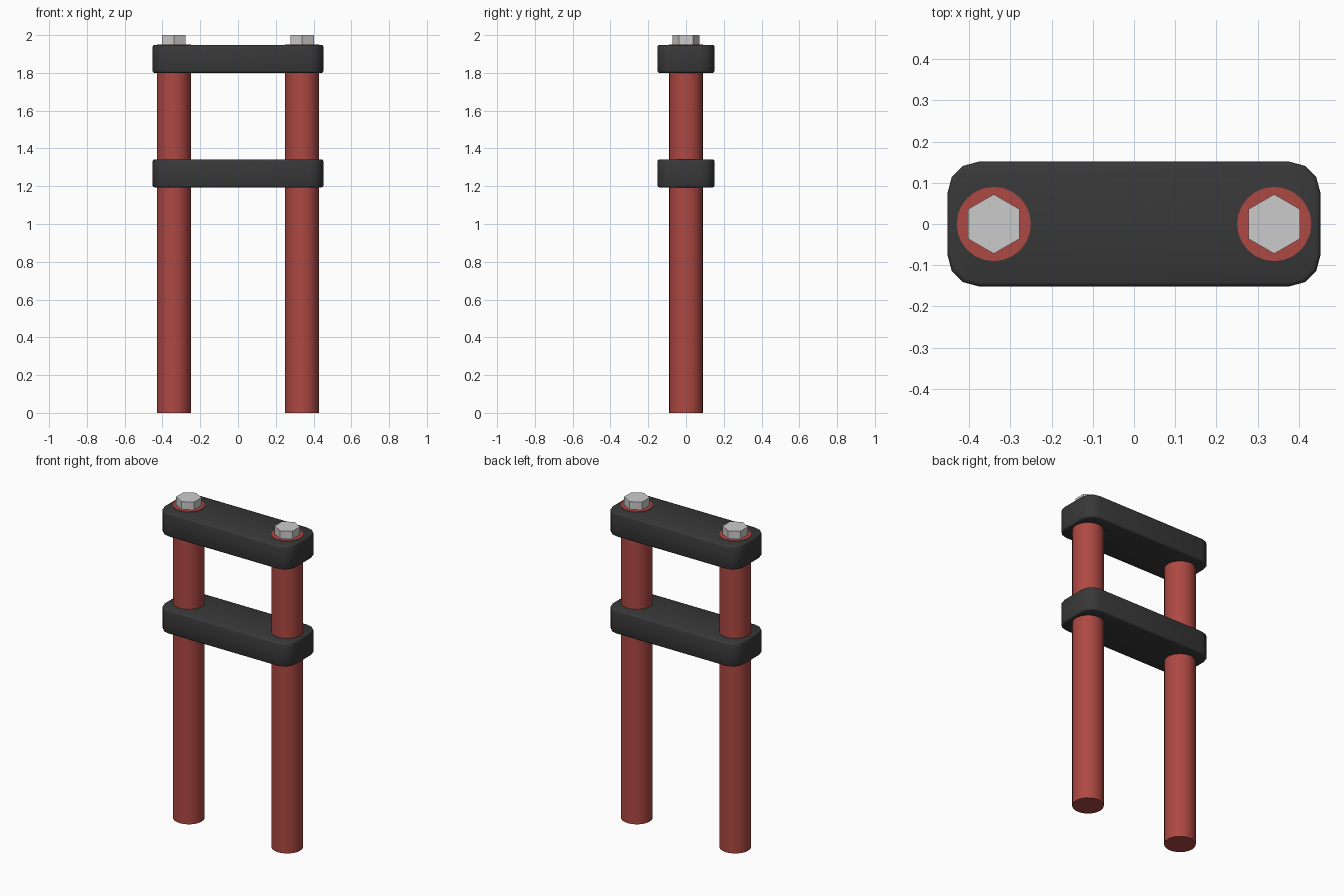
import bpy, bmesh, math

if "Cube" in bpy.data.objects:
    bpy.data.objects.remove(bpy.data.objects["Cube"])


def material(name, rgb):
    m = bpy.data.materials.new(name)
    m.diffuse_color = (*rgb, 1)
    m.use_nodes = True
    m.node_tree.nodes["Principled BSDF"].inputs["Base Color"].default_value = m.diffuse_color
    return m


RED = material("red_anodised", (0.42, 0.065, 0.055))
BLACK = material("black_clamp", (0.04, 0.04, 0.042))


def finish(ob, name, mat=None, smooth=None):
    ob.name = ob.data.name = name
    if mat:
        ob.data.materials.append(mat)
    if smooth:
        bpy.ops.object.shade_smooth_by_angle(angle=math.radians(smooth))
    return ob


def cylinder(name, x, z0, z1, radius, sides, mat=None, smooth=None):
    bpy.ops.mesh.primitive_cylinder_add(vertices=sides, radius=radius, depth=z1 - z0,
                                        location=(x, 0, (z0 + z1) / 2))
    return finish(bpy.context.object, name, mat, smooth)


def clamp(name, z0, z1):
    # Rounded plate: wide vertical corners, then a narrow softened rim
    bpy.ops.mesh.primitive_cube_add(size=1, location=(0, 0, (z0 + z1) / 2))
    ob = bpy.context.object
    bm = bmesh.new()
    bmesh.ops.create_cube(bm, size=1)
    bmesh.ops.scale(bm, vec=(0.904, 0.302, z1 - z0), verts=bm.verts)
    corners = [e for e in bm.edges if abs(e.verts[0].co.z - e.verts[1].co.z) > 0.01]
    bmesh.ops.bevel(bm, geom=corners, offset=0.075, offset_type='OFFSET',
                    segments=3, profile=0.5, affect='EDGES')
    rims = [e for e in bm.edges if abs(e.verts[0].co.z - e.verts[1].co.z) < 1e-5
            and any(abs(f.normal.z) < 0.5 for f in e.link_faces)]
    bmesh.ops.bevel(bm, geom=rims, offset=0.01, offset_type='OFFSET',
                    segments=2, profile=0.5, affect='EDGES')
    bm.to_mesh(ob.data)
    bm.free()
    return finish(ob, name, BLACK, 50)


# Two horizontal clamps joining the tubes
clamp("lower_clamp", 1.194, 1.342)
clamp("upper_clamp", 1.80, 1.948)

# Tubes run through both clamps, each capped by a hex bolt
for side, x in (("left", -0.34), ("right", 0.34)):
    cylinder(f"{side}_tube", x, 0, 1.951, 0.09, 24, RED, 40)
    cylinder(f"{side}_cap_bolt", x, 1.94, 2.0, 0.072, 6)
